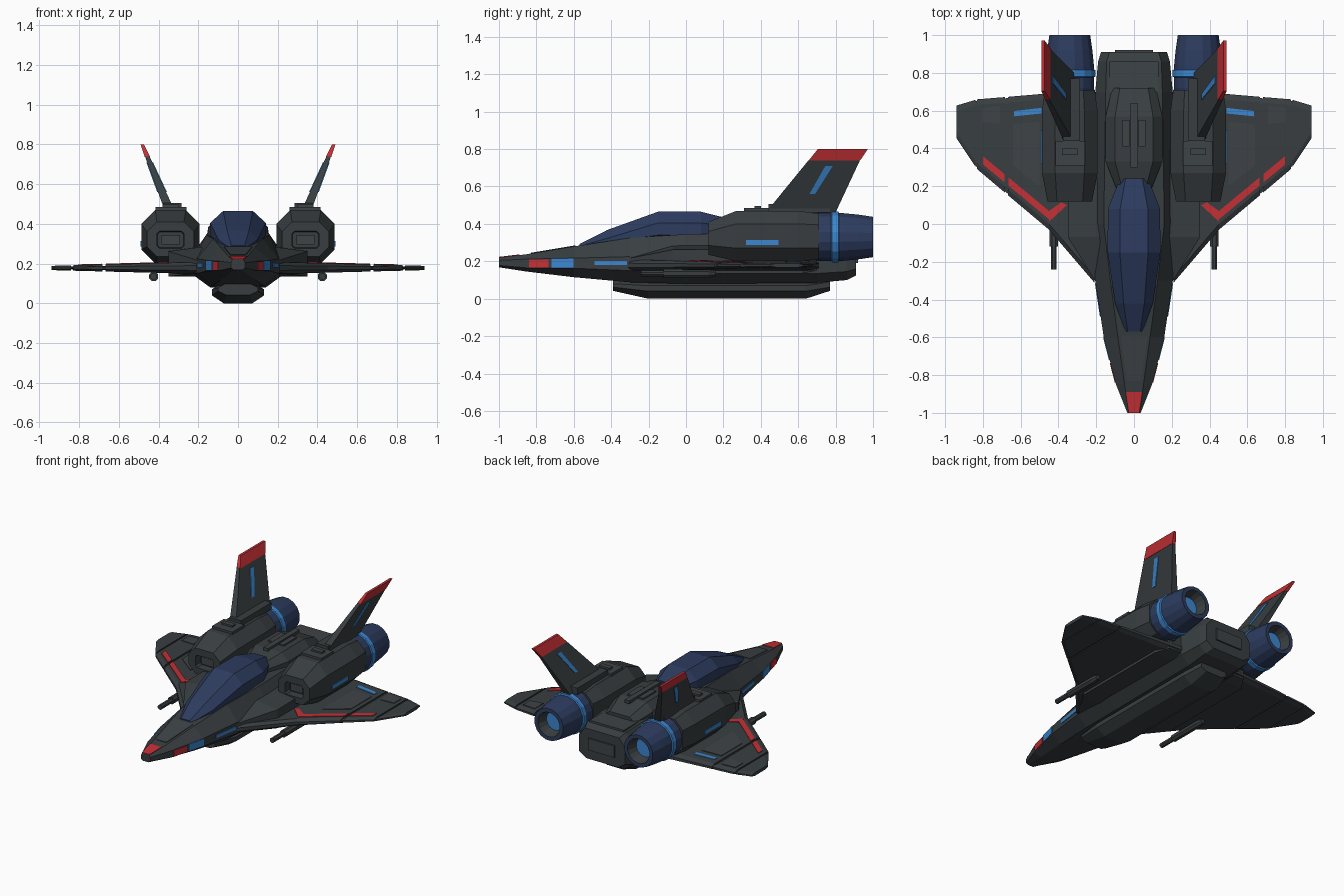
import bpy, bmesh, math

if "Cube" in bpy.data.objects:
    bpy.data.objects.remove(bpy.data.objects["Cube"])


def material(name, rgb):
    m = bpy.data.materials.new(name)
    m.use_nodes = True
    m.diffuse_color = (*rgb, 1)
    m.node_tree.nodes["Principled BSDF"].inputs["Base Color"].default_value = (*rgb, 1)
    return m


HULL = material("hull grey", (.040, .048, .052))
PANEL = material("panel grey", (.048, .056, .062))
NAVY = material("navy blue", (.026, .045, .115))
LIGHT = material("light blue", (.045, .24, .62))
RED = material("signal red", (.55, .03, .036))


def loft(name, rings, mat, mirror=False):
    """Skin a series of equal rings and cap both ends."""
    bm = bmesh.new()
    rows = [[bm.verts.new(p) for p in r] for r in rings]
    n = len(rows[0])
    for a, b in zip(rows, rows[1:]):
        for i in range(n):
            j = (i + 1) % n
            bm.faces.new((a[i], a[j], b[j], b[i]))
    bm.faces.new(rows[0])
    bm.faces.new(rows[-1])
    bmesh.ops.recalc_face_normals(bm, faces=bm.faces)
    me = bpy.data.meshes.new(name)
    bm.to_mesh(me)
    bm.free()
    me.materials.append(mat)
    ob = bpy.data.objects.new(name, me)
    bpy.context.collection.objects.link(ob)
    if mirror:
        ob.modifiers.new("mirror", "MIRROR").use_mirror_merge = False
    return ob


def octagon(y, cx, hx, z0, z1, bx, bz):
    """Chamfered rectangle across the length axis."""
    half = [(hx - bx, z0), (hx, z0 + bz), (hx, z1 - bz), (hx - bx, z1)]
    return [(cx + x, y, z) for x, z in half] + [(cx - x, y, z) for x, z in reversed(half)]


def disc(y, r, cx, cz, n=16):
    return [(cx + r * math.cos((i + .5) * math.tau / n), y,
             cz + r * math.sin((i + .5) * math.tau / n)) for i in range(n)]


def box(name, x0, x1, y0, y1, z0, z1, mat, mirror=False):
    return loft(name, [[(x0, y0, z), (x1, y0, z), (x1, y1, z), (x0, y1, z)]
                       for z in (z0, z1)], mat, mirror)


# Fuselage: y, bottom half width, bottom z, side half width, side z pair, top half width, top z
HULL_STATIONS = [
    (-1, .02, .168, .035, .178, .205, .028, .22),
    (-.85, .05, .145, .095, .165, .212, .05, .238),
    (-.6, .09, .115, .16, .163, .217, .085, .28),
    (-.3, .13, .088, .205, .15, .225, .125, .325),
    (0, .14, .08, .215, .135, .24, .16, .345),
    (.7, .14, .085, .205, .135, .28, .15, .36),
    (.86, .14, .1, .19, .145, .28, .145, .35),
    (.91, .12, .125, .175, .16, .27, .13, .33),
]


def hull_ring(s):
    y, bw, bz, sw, s0, s1, tw, tz = s
    half = [(bw, bz), (sw, s0), (sw, s1), (tw, tz)]
    return [(x, y, z) for x, z in half] + [(-x, y, z) for x, z in reversed(half)]


def hull_at(y):
    for a, b in zip(HULL_STATIONS, HULL_STATIONS[1:]):
        if a[0] <= y <= b[0]:
            t = (y - a[0]) / (b[0] - a[0])
            return [p + (q - p) * t for p, q in zip(a, b)]


loft("fuselage", [hull_ring(s) for s in HULL_STATIONS], HULL)


# Lights along the nose sides
def side_light(name, y0, y1, z0, z1, mat):
    rings = []
    for y in (y0, y1):
        w = hull_at(y)[3]
        rings.append([(w - .004, y, z0), (w + .004, y, z0), (w + .004, y, z1), (w - .004, y, z1)])
    loft(name, rings, mat, True)


side_light("nose_red_light", -.84, -.735, .166, .21, RED)
side_light("nose_blue_light", -.72, -.602, .165, .215, LIGHT)
side_light("side_blue_strip", -.49, -.315, .18, .203, LIGHT)


# Plates lying on top of the nose
def top_plate(name, y0, y1, shrink, mat):
    rings = []
    for y in (y0, y1):
        s = hull_at(y)
        w, z = s[6] - shrink, s[7]
        rings.append([(-w, y, z - .004), (w, y, z - .004), (w, y, z + .004), (-w, y, z + .004)])
    loft(name, rings, mat)


top_plate("nose_tip_plate", -1, -.89, 0, RED)
top_plate("nose_panel", -.83, -.59, .015, PANEL)

# Canopy
loft("canopy", [octagon(*s) for s in [
    (-.57, 0, .045, .255, .292, .012, .012),
    (-.42, 0, .1, .26, .368, .045, .045),
    (-.15, 0, .14, .28, .465, .065, .06),
    (.08, 0, .138, .28, .465, .065, .06),
    (.24, 0, .075, .3, .425, .03, .04)]], NAVY)

# Spine behind the canopy with vents
loft("spine", [octagon(*s) for s in [
    (.18, 0, .09, .3, .40, .03, .03),
    (.33, 0, .15, .3, .435, .05, .05),
    (.57, 0, .15, .3, .435, .05, .05),
    (.72, 0, .115, .3, .385, .04, .03)]], HULL)
box("spine_rib", -.018, .018, .3, .64, .43, .45, PANEL)
box("spine_vent", .025, .06, .41, .55, .43, .445, PANEL, True)
box("spine_side_light", .146, .154, .35, .48, .345, .37, LIGHT, True)
box("rear_deck_panel", -.13, .13, .7, .86, .35, .363, PANEL)
box("rear_panel", -.1, .1, .9, .92, .19, .27, PANEL)

# Belly pod
loft("belly_pod", [octagon(*s) for s in [
    (-.39, 0, .1, .042, .1, .04, .02),
    (-.2, 0, .132, 0, .11, .06, .04),
    (.64, 0, .132, 0, .11, .06, .04),
    (.77, 0, .1, .042, .11, .04, .02)]], HULL)

# Shoulder blocks joining hull, wing and engine
loft("shoulder", [[(.12, y, z0), (x, y, z0), (x, y, z1), (.12, y, z1 + .03)]
                  for y, x, z0, z1 in [(-.31, .2, .155, .215), (-.07, .35, .135, .262),
                                       (.62, .35, .135, .27), (.7, .3, .15, .25)]], HULL, True)


# Wings: three slabs over a thin core
def wing_edges(x):
    if x < .45:
        le = -.31 + (x - .21) * 1.17
    elif x < .83:
        le = -.03 + (x - .45) * .84
    else:
        le = .29 + (x - .83) * 1.5
    te = .73 - .085 * x if x < .83 else .66 - (x - .83) * .3
    return le, te


def wing_half(x):
    return .030 - (x - .2) * .026


def wing(name, xs, thin=0):
    rings = []
    for x in xs:
        le, te = wing_edges(x)
        h, zc, c = wing_half(x) - thin, .178, .03
        le, te = le + thin, te - thin
        e = h * .4
        rings.append([(x, le, zc - e), (x, le, zc + e), (x, le + c, zc + h), (x, te - c, zc + h),
                      (x, te, zc + e), (x, te, zc - e), (x, te - c, zc - h), (x, le + c, zc - h)])
    loft(name, rings, HULL, True)


wing("wing_inner", (.21, .45, .668))
wing("wing_middle", (.682, .83))
wing("wing_tip", (.84, .94))
wing("wing_core", (.3, .45, .83, .9), .007)


def wing_plate(name, outline, mat):
    loft(name, [[(x, y, .178 + wing_half(x) + d) for x, y in outline] for d in (-.004, .004)],
         mat, True)


def stripe(x0, x1):
    c = [(x, .047 + (x - .45) * .83) for x in (x0, x1)]
    return [(x, y - .022) for x, y in c] + [(x, y + .022) for x, y in reversed(c)]


wing_plate("wing_red_stripe_inner", stripe(.45, .665), RED)
wing_plate("wing_red_stripe_outer", stripe(.685, .8), RED)
wing_plate("wing_red_stripe_root", [(.45, .012), (.45, .069), (.385, .115), (.355, .1)], RED)
wing_plate("wing_blue_strip", [(.49, .585), (.635, .57), (.635, .598), (.49, .615)], LIGHT)
wing_plate("wing_inner_panel", [(.5, .2), (.64, .31), (.64, .53), (.5, .54)], PANEL)
wing_plate("wing_small_panel", [(.71, .53), (.805, .54), (.805, .615), (.71, .625)], PANEL)

# Engine nacelles with recessed intakes
EX, EZ = .34, .33
loft("nacelle", [octagon(*s) for s in [
    (.17, EX, .065, .28, .36, .012, .012),
    (.12, EX, .068, .277, .363, .012, .012),
    (.12, EX, .118, .235, .41, .05, .05),
    (.27, EX, .147, .2, .47, .07, .07),
    (.6, EX, .147, .2, .47, .07, .07),
    (.71, EX, .132, .21, .455, .06, .06)]], HULL, True)
box("intake_block", EX - .045, EX + .045, .15, .18, .295, .345, PANEL, True)
box("nacelle_light", EX + .144, EX + .152, .32, .495, .287, .315, LIGHT, True)

# Exhausts
loft("engine_barrel", [disc(y, r, EX, EZ) for y, r in
     [(.68, .125), (.72, .132), (.84, .13), (.92, .122), (1, .11), (1, .088)]], NAVY, True)
loft("engine_ring", [disc(y, r, EX, EZ) for y, r in
     [(.775, .128), (.78, .138), (.815, .138), (.82, .128)]], LIGHT, True)
bore = loft("exhaust_bore", [disc(y, r, EX, EZ) for y, r in
     [(.999, .09), (1, .09), (1, .084), (.93, .064)]], HULL, True)
loft("exhaust_glow", [disc(y, .064, EX, EZ) for y in (.928, .934)], LIGHT, True)

# Open the barrel and bore ends so the glow shows inside
for name in ("engine_barrel", "exhaust_bore"):
    me = bpy.data.objects[name].data
    bm = bmesh.new()
    bm.from_mesh(me)
    caps = [f for f in bm.faces if len(f.verts) > 4 and f.calc_center_median().y > .9]
    bmesh.ops.delete(bm, geom=caps, context="FACES_ONLY")
    bm.to_mesh(me)
    bm.free()


# Canted tail fins
def fin_ring(z, y0, y1, extra=0):
    x = .345 + (z - .47) * .415
    t = .025 - (z - .47) * .05 + extra
    return [(x - t, y0, z), (x + t, y0, z), (x + t, y1, z), (x - t, y1, z)]


loft("tail_fin", [fin_ring(.44, .41, .79), fin_ring(.74, .655, .93)], HULL, True)
loft("tail_fin_tip", [fin_ring(.738, .655, .93, .002), fin_ring(.8, .705, .972, 0)], RED, True)
loft("tail_fin_stripe", [fin_ring(.56, .66, .69, .004), fin_ring(.71, .745, .785, .004)],
     LIGHT, True)
box("fin_base_plate", .26, .415, .31, .44, .46, .485, PANEL, True)
box("fin_base_cap", .3, .38, .365, .4, .48, .497, PANEL, True)
box("fin_base_rail", .285, .375, .44, .77, .46, .506, HULL, True)

# Underwing cannons
loft("cannon", [disc(y, r, .425, .135, 8) for y, r in
     [(-.24, .017), (-.12, .017), (-.12, .025), (.12, .025), (.16, .015)]], HULL, True)
box("cannon_pylon", .412, .438, -.02, .14, .14, .17, HULL, True)
